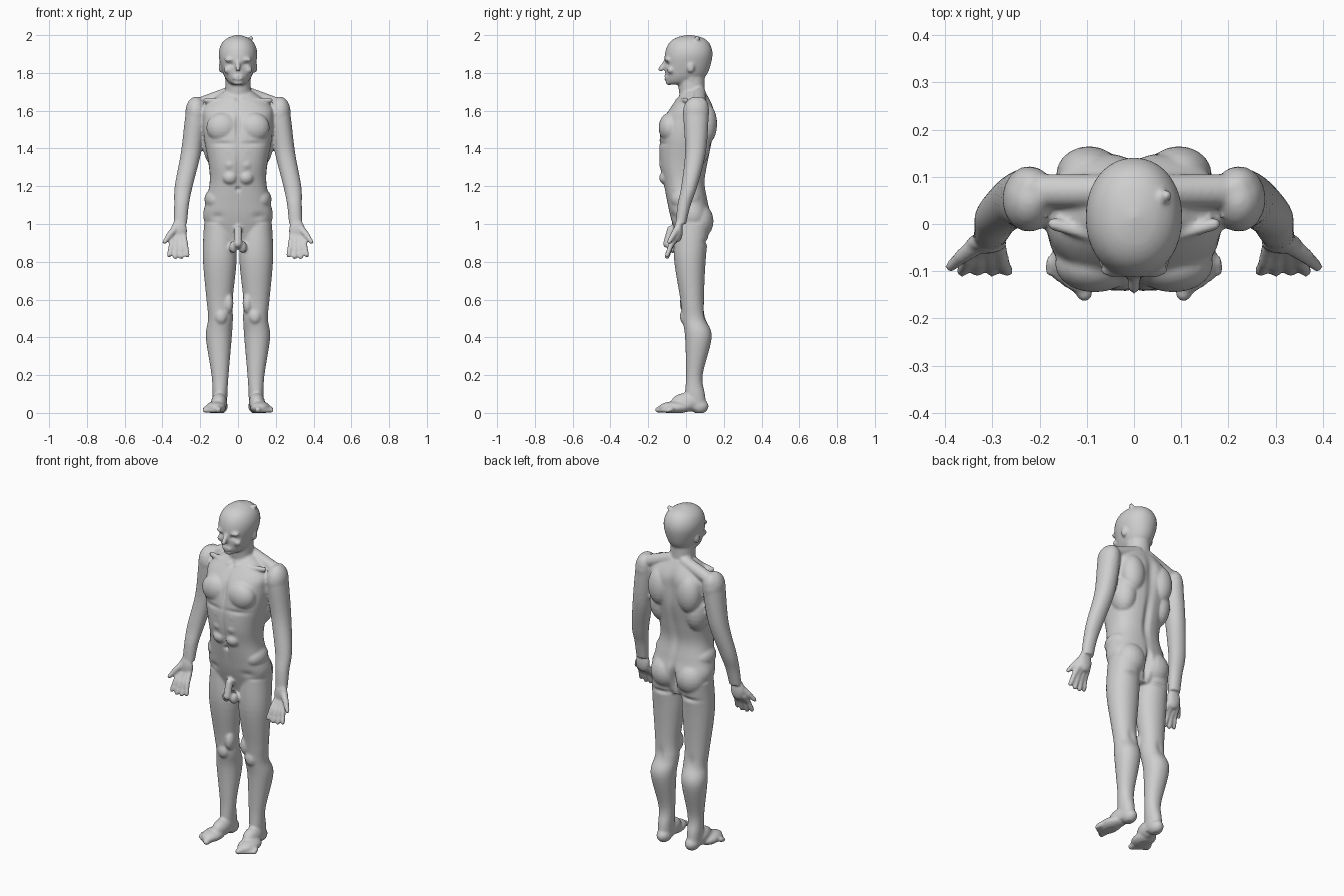
import bpy
import bmesh
from math import sin, cos, tau, exp, copysign
from mathutils import Vector, Matrix

default_cube = bpy.data.objects.get("Cube")
if default_cube:
    bpy.data.objects.remove(default_cube, do_unlink=True)
clay = bpy.data.materials.new("light_grey_clay")
clay.use_nodes = True
clay.diffuse_color = (.62, .62, .62, 1)
clay.node_tree.nodes["Principled BSDF"].inputs["Base Color"].default_value = clay.diffuse_color

MIDDLE = (1,)
BOTH = (1, -1)
forms = bmesh.new()
unit_ball = bpy.data.meshes.new("unit_ball")
ball_maker = bmesh.new()
bmesh.ops.create_uvsphere(ball_maker, u_segments=20, v_segments=12, radius=1)
ball_maker.to_mesh(unit_ball)
ball_maker.free()


def section(z, outer, front, back, inner=None):
    """Horizontal cross-section, centred unless an inner edge is given."""
    return z, -outer if inner is None else inner, outer, front, back


def spline(before, start, end, after, t):
    """Catmull-Rom blend from start to end."""
    leave, arrive, rise = (end - before) / 2, (after - start) / 2, end - start
    return start + t * (leave + t * (3 * rise - 2 * leave - arrive + t * (leave + arrive - 2 * rise)))


def loft(*rows, power=2.1, sides=MIDDLE, segments=36, steps=6):
    """Closed smooth body through the sections, squarer with higher power."""
    padded = [rows[0], *rows, rows[-1]]
    sections = [[spline(*values, k / steps) for values in zip(*padded[i:i + 4])]
                for i in range(len(rows) - 1) for k in range(steps)]
    for side in sides:
        rings = []
        for z, inner, outer, front, back in [*sections, rows[-1]]:
            ring = []
            for j in range(segments):
                angle = tau * j / segments
                across, along = (copysign(abs(v) ** (2 / power), v) for v in (cos(angle), sin(angle)))
                x = (inner + outer + across * (outer - inner)) / 2
                y = (front + back + along * (back - front)) / 2
                ring.append(forms.verts.new((x * side, y, z)))
            rings.append(ring)
        for low, high in zip(rings, rings[1:]):
            for j in range(segments):
                forms.faces.new((low[j - 1], low[j], high[j], high[j - 1]))
        forms.faces.new(rings[0])
        forms.faces.new(rings[-1])


def ball(x, y, z, wide, deep, tall, sides=BOTH):
    """Ellipsoid given by its centre and radii."""
    for side in sides:
        place = Matrix.Translation((x * side, y, z)) @ Matrix.Diagonal((wide, deep, tall, 1))
        shape = unit_ball.copy()
        shape.transform(place)
        forms.from_mesh(shape)
        bpy.data.meshes.remove(shape)


def limb(start, end, thick, thin, sides=BOTH):
    """Tapered rod with round ends."""
    ball(*start, thick, thick, thick, sides)
    ball(*end, thin, thin, thin, sides)
    for side in sides:
        mirror = Vector((side, 1, 1))
        a, b = Vector(start) * mirror, Vector(end) * mirror
        turn = (b - a).to_track_quat("Z", "Y").to_matrix().to_4x4()
        bmesh.ops.create_cone(forms, cap_ends=True, segments=20, radius1=thick, radius2=thin,
                              depth=(b - a).length, matrix=Matrix.Translation((a + b) / 2) @ turn)


# Torso
loft(section(z=.9, outer=.13, front=-.04, back=.09), section(z=1.03, outer=.183, front=-.08, back=.13),
     section(z=1.12, outer=.17, front=-.1, back=.115), section(z=1.22, outer=.15, front=-.12, back=.1),
     section(z=1.32, outer=.156, front=-.14, back=.115), section(z=1.45, outer=.18, front=-.14, back=.14),
     section(z=1.55, outer=.186, front=-.12, back=.15), section(z=1.62, outer=.18, front=-.08, back=.145),
     section(z=1.7, outer=.08, front=-.02, back=.105), power=2.4)
# Neck
loft(section(z=1.6, outer=.08, front=-.02, back=.12), section(z=1.7, outer=.067, front=-.037, back=.1),
     section(z=1.82, outer=.065, front=-.05, back=.1))
# Head
loft(section(z=1.738, outer=.03, front=-.095, back=.02), section(z=1.755, outer=.055, front=-.106, back=.07),
     section(z=1.8, outer=.08, front=-.11, back=.115), section(z=1.89, outer=.102, front=-.113, back=.14),
     section(z=1.95, outer=.09, front=-.095, back=.128), section(z=1.985, outer=.055, front=-.055, back=.09),
     section(z=2.002, outer=.005, front=.01, back=.02))
# Nose, lips, chin, brows, cheeks, ears and the small bump on the crown
limb(start=(0, -.108, 1.86), end=(0, -.134, 1.82), thick=.011, thin=.014, sides=MIDDLE)
ball(x=0, y=-.107, z=1.774, wide=.03, deep=.011, tall=.012, sides=MIDDLE)
ball(x=0, y=-.092, z=1.75, wide=.028, deep=.016, tall=.015, sides=MIDDLE)
ball(x=.04, y=-.098, z=1.87, wide=.034, deep=.015, tall=.012)
ball(x=.05, y=-.08, z=1.815, wide=.026, deep=.02, tall=.02)
ball(x=.09, y=.025, z=1.83, wide=.013, deep=.02, tall=.03)
ball(x=.068, y=.06, z=1.982, wide=.013, deep=.013, tall=.014, sides=MIDDLE)
# Trapezius, neck cords and collar bones
limb(start=(.04, .07, 1.695), end=(.2, .07, 1.635), thick=.035, thin=.036)
limb(start=(.055, .03, 1.77), end=(.02, -.03, 1.665), thick=.015, thin=.012)
limb(start=(.02, -.045, 1.655), end=(.17, 0, 1.655), thick=.012, thin=.014)
# Chest, shoulder blades, flanks, hips and buttocks
ball(x=.083, y=-.085, z=1.51, wide=.085, deep=.06, tall=.08)
ball(x=.095, y=.105, z=1.53, wide=.07, deep=.06, tall=.11)
ball(x=.115, y=.05, z=1.42, wide=.07, deep=.08, tall=.12)
ball(x=.12, y=0, z=1.13, wide=.058, deep=.08, tall=.06)
ball(x=.083, y=.066, z=1.015, wide=.087, deep=.08, tall=.095)
# Belly blocks
for row in range(3):
    ball(x=.042, y=-.108, z=1.245 + .07 * row, wide=.04, deep=.034, tall=.036)
# Groin
limb(start=(0, -.08, .97), end=(0, -.1, .895), thick=.021, thin=.022, sides=MIDDLE)
ball(x=.024, y=-.07, z=.878, wide=.023, deep=.03, tall=.032)
# Legs with kneecaps and inner thigh muscles
loft(section(z=.02, inner=.058, outer=.13, front=0, back=.11),
     section(z=.1, inner=.056, outer=.135, front=-.005, back=.1),
     section(z=.2, inner=.05, outer=.14, front=0, back=.088),
     section(z=.4, inner=.033, outer=.17, front=-.005, back=.136),
     section(z=.5, inner=.027, outer=.158, front=-.02, back=.105),
     section(z=.6, inner=.028, outer=.167, front=-.03, back=.095),
     section(z=.82, inner=.007, outer=.186, front=-.064, back=.105),
     section(z=1, inner=.02, outer=.18, front=-.06, back=.125), sides=BOTH)
ball(x=.09, y=-.005, z=.51, wide=.034, deep=.028, tall=.042)
ball(x=.05, y=0, z=.58, wide=.026, deep=.034, tall=.055)
# Feet: heel, instep, ball and toes
ball(x=.093, y=.07, z=.035, wide=.039, deep=.05, tall=.04)
ball(x=.1, y=0, z=.055, wide=.043, deep=.08, tall=.05)
ball(x=.118, y=-.06, z=.028, wide=.055, deep=.085, tall=.033)
for toe in range(5):
    x, size = .1 + .018 * toe, .017 if toe == 0 else .012
    limb(start=(x, -.08, .02), end=(x + .005, -.147 + .012 * toe, size), thick=.015, thin=size)
# Arms with shoulder caps
loft(section(z=1, inner=.27, outer=.34, front=-.055, back=0),
     section(z=1.1, inner=.26, outer=.338, front=-.045, back=.025),
     section(z=1.2, inner=.24, outer=.335, front=-.025, back=.06),
     section(z=1.38, inner=.195, outer=.302, front=-.005, back=.105),
     section(z=1.58, inner=.166, outer=.278, front=-.014, back=.12),
     section(z=1.64, inner=.175, outer=.264, front=0, back=.115),
     section(z=1.672, inner=.2, outer=.235, front=.035, back=.09), sides=BOTH)
ball(x=.222, y=.053, z=1.59, wide=.057, deep=.07, tall=.085)
# Hands: palm, thumb and fingers, the middle ones longest
ball(x=.312, y=-.04, z=.965, wide=.043, deep=.023, tall=.06)
thumb_joint = (.366, -.07, .938)
limb(start=(.333, -.045, .975), end=thumb_joint, thick=.02, thin=.016)
limb(start=thumb_joint, end=(.388, -.09, .905), thick=.015, thin=.012)
for finger in range(4):
    knuckle = Vector((.285 + .02 * finger, -.05, .93))
    tip = Vector((.268 + .032 * finger, -.1, .82 + .01 * abs(finger - 1.5)))
    bend = knuckle.lerp(tip, .45) + Vector((0, -.008, 0))
    limb(start=knuckle, end=bend, thick=.016, thin=.014)
    limb(start=bend, end=tip, thick=.014, thin=.0125)

# Fuse all forms into one soft skin
bmesh.ops.recalc_face_normals(forms, faces=forms.faces)
mesh = bpy.data.meshes.new("body")
forms.to_mesh(mesh)
forms.free()
bpy.data.meshes.remove(unit_ball)
body = bpy.data.objects.new("body", mesh)
bpy.context.collection.objects.link(body)
fuse = body.modifiers.new("fuse", "REMESH")
fuse.mode = "VOXEL"
fuse.voxel_size = .007
soften = body.modifiers.new("soften", "SMOOTH")
soften.iterations = 4
evaluated = body.evaluated_get(bpy.context.evaluated_depsgraph_get())
skin = bmesh.new()
skin.from_mesh(evaluated.to_mesh())
body.modifiers.clear()


def carve(x, z, wide, tall, depth, inward=1):
    """Press a soft hollow into the front, or into the back if inward is -1."""
    for v in skin.verts:
        facing = -v.normal.y * inward
        if facing > 0 and abs(v.co.z - z) < 3 * tall:
            gap = ((abs(v.co.x) - x) / wide) ** 2 + ((v.co.z - z) / tall) ** 2
            v.co.y += inward * facing * depth * exp(-gap)


# Breastbone, belly midline, navel, chest folds, groin folds, eye sockets, mouth, throat
carve(x=0, z=1.52, wide=.012, tall=.08, depth=.014)
carve(x=0, z=1.28, wide=.01, tall=.12, depth=.009)
carve(x=0, z=1.185, wide=.011, tall=.011, depth=.014)
carve(x=.085, z=1.425, wide=.06, tall=.012, depth=.007)
carve(x=.11, z=1.04, wide=.03, tall=.018, depth=.007)
carve(x=.038, z=1.845, wide=.017, tall=.011, depth=.012)
carve(x=0, z=1.774, wide=.022, tall=.004, depth=.005)
carve(x=0, z=1.66, wide=.013, tall=.013, depth=.01)
# Spine, cleft, seat folds and knee hollows
carve(x=0, z=1.56, wide=.03, tall=.1, depth=.014, inward=-1)
carve(x=0, z=1.3, wide=.02, tall=.14, depth=.014, inward=-1)
carve(x=0, z=1, wide=.014, tall=.07, depth=.035, inward=-1)
carve(x=.09, z=.905, wide=.06, tall=.012, depth=.01, inward=-1)
carve(x=.1, z=.52, wide=.022, tall=.04, depth=.007, inward=-1)
# Flat soles
for v in skin.verts:
    v.co.z = max(v.co.z, 0)
skin.to_mesh(mesh)
skin.free()
mesh.materials.append(clay)
mesh.shade_smooth()
